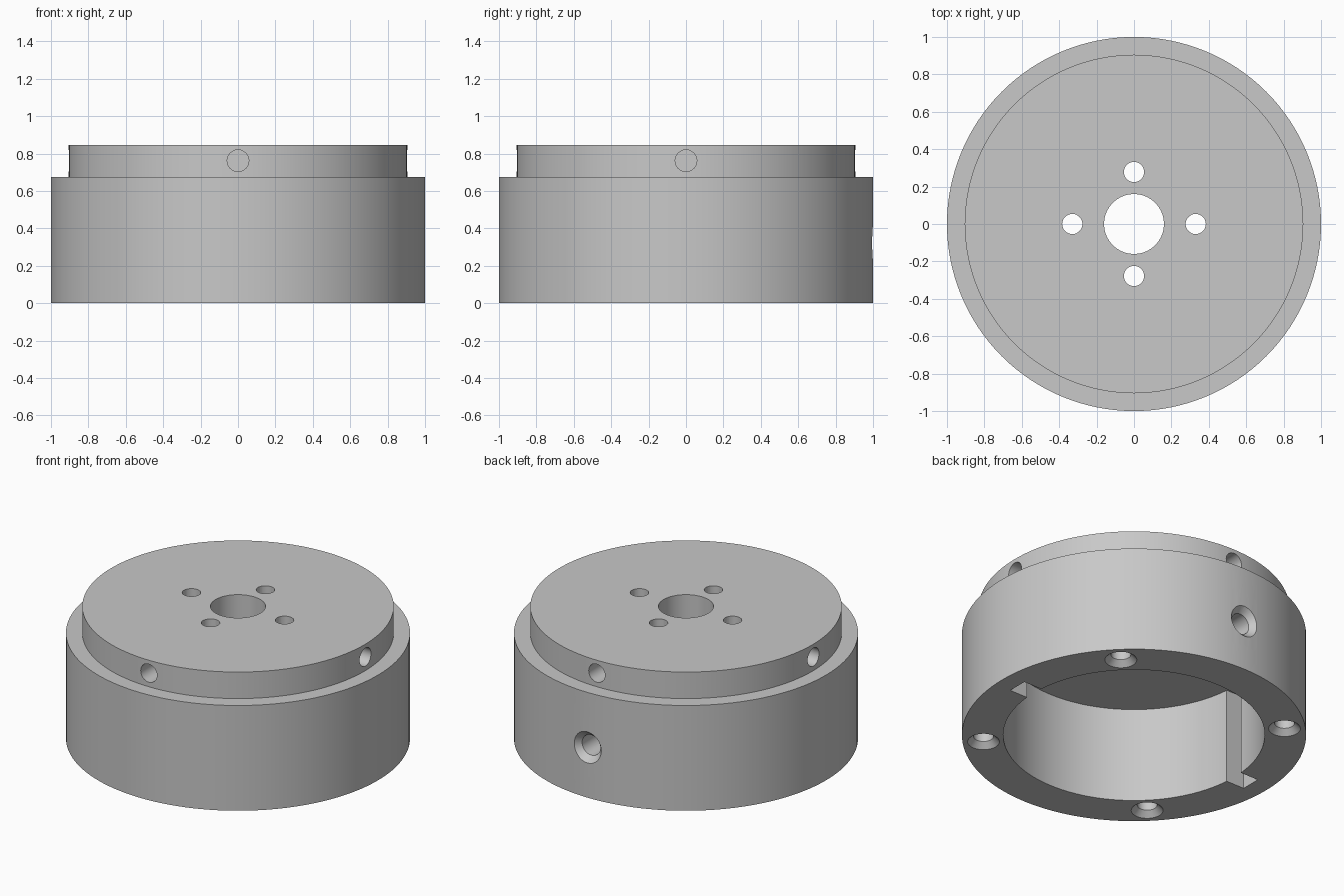
import bpy, bmesh
from math import pi, cos, sin, radians
from mathutils import Matrix, Vector

cube = bpy.data.objects.get("Cube")
if cube:
    bpy.data.objects.remove(cube, do_unlink=True)

grey = bpy.data.materials.new("machined grey")
grey.use_nodes = True
colour = (0.58, 0.58, 0.58, 1)
grey.diffuse_color = colour
grey.node_tree.nodes["Principled BSDF"].inputs["Base Color"].default_value = colour


def make_object(name, bm):
    bmesh.ops.recalc_face_normals(bm, faces=bm.faces)
    mesh = bpy.data.meshes.new(name)
    bm.to_mesh(mesh)
    bm.free()
    mesh.materials.append(grey)
    obj = bpy.data.objects.new(name, mesh)
    bpy.context.collection.objects.link(obj)
    return obj


def lathe(name, profile, segments, closed):
    """Turn a profile of (radius, height) points; cap the ends if it is open."""
    bm = bmesh.new()
    rings = []
    for r, z in profile:
        angles = [2 * pi * i / segments for i in range(segments)]
        rings.append([bm.verts.new((r * cos(a), r * sin(a), z)) for a in angles])
    pairs = list(zip(rings, rings[1:]))
    if closed:
        pairs.append((rings[-1], rings[0]))
    else:
        bm.faces.new(rings[0])
        bm.faces.new(rings[-1])
    for low, high in pairs:
        for i in range(segments):
            j = (i + 1) % segments
            bm.faces.new((low[i], low[j], high[j], high[i]))
    return make_object(name, bm)


def drill(name, start, direction, profile):
    """Drill cutter: profile heights run from start along direction."""
    obj = lathe(name, profile, 32, False)
    turn = Vector(direction).to_track_quat("Z", "Y").to_matrix().to_4x4()
    obj.data.transform(Matrix.Translation(start) @ turn)
    return obj


# Turned body: wide drum, narrower top step, deep bore and centre hole
housing = lathe("housing", [
    (0.76, 0), (1, 0), (1, 0.675), (0.905, 0.675), (0.905, 0.845),
    (0.16, 0.845), (0.16, 0.61), (0.76, 0.61)], 128, True)

cutters = []

# Four screw holes through the top plate
for x, y in ((0.33, 0), (-0.33, 0), (0, 0.278), (0, -0.278)):
    cutters.append(drill("screw_hole", (x, y, 0.5), (0, 0, 1),
                         [(0.054, 0), (0.054, 0.5)]))

for k in range(4):
    # Blind radial holes around the top step
    a = k * pi / 2
    out = Vector((cos(a), sin(a), 0))
    cutters.append(drill("rim_hole", out * 0.96 + Vector((0, 0, 0.762)), -out,
                         [(0.058, 0), (0.058, 0.26)]))
    # Countersunk holes in the bottom ring
    a += radians(45)
    cutters.append(drill("mounting_hole", (0.878 * cos(a), 0.878 * sin(a), 0), (0, 0, 1),
                         [(0.093, -0.05), (0.093, 0), (0.058, 0.035), (0.058, 0.3)]))

# Countersunk hole through the back wall
cutters.append(drill("back_hole", (0, 1, 0.322), (0, -1, 0),
                     [(0.1, -0.05), (0.1, 0), (0.065, 0.04), (0.065, 0.35)]))

# Two keyways along the bore
for side in (-1, 1):
    bm = bmesh.new()
    bmesh.ops.create_cube(bm, size=1)
    bmesh.ops.scale(bm, vec=(0.285, 0.128, 0.71), verts=bm.verts)
    bmesh.ops.translate(bm, vec=(side * 0.7425, 0, 0.255), verts=bm.verts)
    cutters.append(make_object("keyway", bm))

# Cut everything, then drop the cutters
bpy.ops.object.select_all(action="DESELECT")
bpy.context.view_layer.objects.active = housing
housing.select_set(True)
for cutter in cutters:
    cutter.hide_render = True
    mod = housing.modifiers.new(cutter.name, "BOOLEAN")
    mod.operation = "DIFFERENCE"
    mod.solver = "EXACT"
    mod.object = cutter
    bpy.ops.object.modifier_apply(modifier=mod.name)
for cutter in cutters:
    bpy.data.objects.remove(cutter, do_unlink=True)

bpy.ops.object.shade_smooth_by_angle(angle=radians(25))
